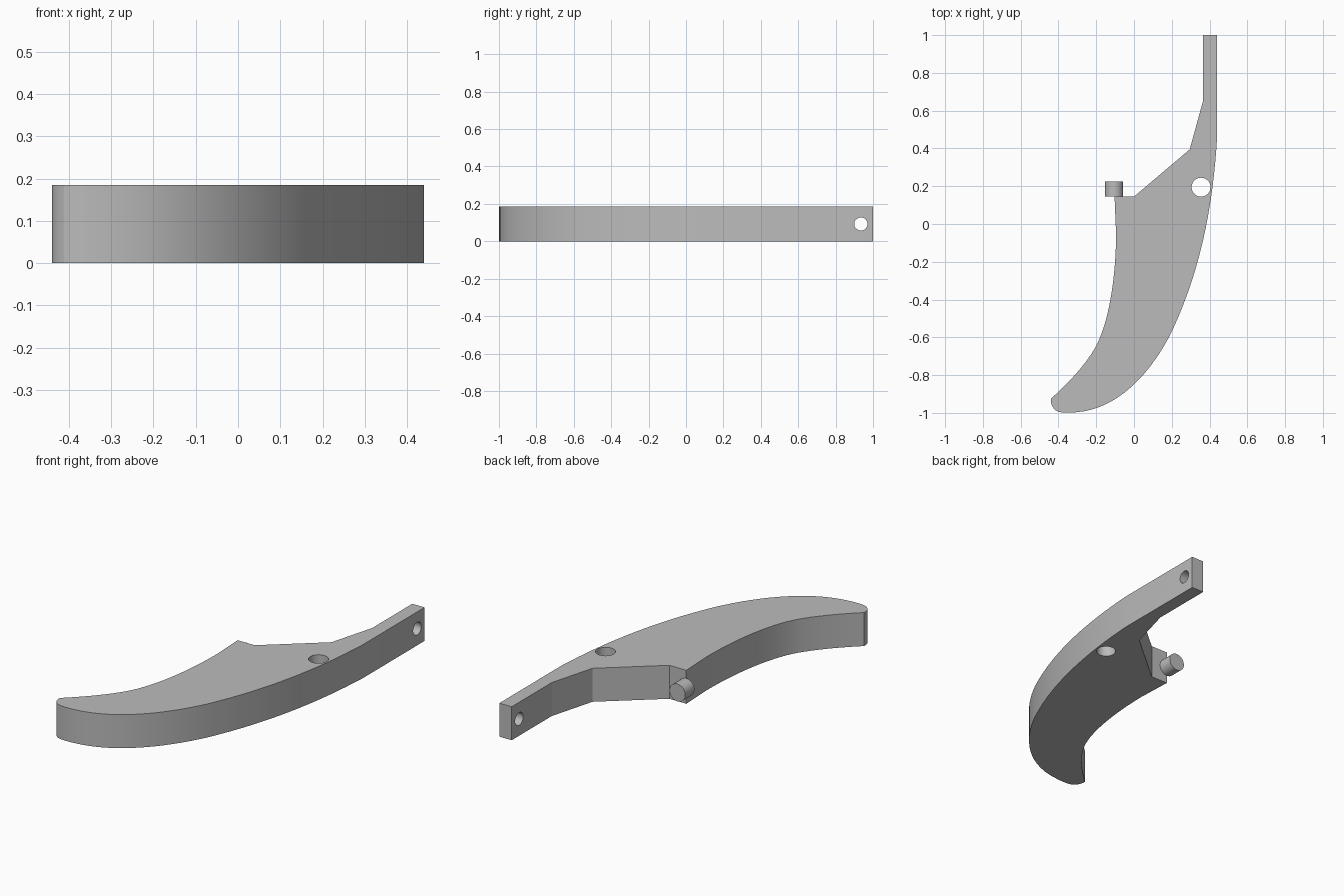
import bpy
import bmesh
import math
from mathutils import Matrix, Vector
from mathutils.geometry import interpolate_bezier

cube = bpy.data.objects.get("Cube")
if cube:
    bpy.data.objects.remove(cube, do_unlink=True)

THICK = 0.185
MID = THICK / 2

grey = bpy.data.materials.new("plain grey")
grey.use_nodes = True
colour = (0.5, 0.5, 0.5, 1)
grey.diffuse_color = colour
grey.node_tree.nodes["Principled BSDF"].inputs["Base Color"].default_value = colour


def link(name, bm):
    mesh = bpy.data.meshes.new(name)
    bmesh.ops.recalc_face_normals(bm, faces=bm.faces)
    bm.to_mesh(mesh)
    bm.free()
    mesh.materials.append(grey)
    obj = bpy.data.objects.new(name, mesh)
    bpy.context.scene.collection.objects.link(obj)
    return obj


def cylinder(name, centre, radius, depth, axis):
    bm = bmesh.new()
    turn = Vector((0, 0, 1)).rotation_difference(Vector(axis)).to_matrix().to_4x4()
    bmesh.ops.create_cone(bm, cap_ends=True, segments=48, radius1=radius,
                          radius2=radius, depth=depth,
                          matrix=Matrix.Translation(centre) @ turn)
    return link(name, bm)


def curve(a, b, c, d, steps=16):
    pts = interpolate_bezier(*[Vector(p) for p in (a, b, c, d)], steps)
    return [tuple(p) for p in pts[:-1]]


def activate(obj):
    bpy.ops.object.select_all(action='DESELECT')
    obj.select_set(True)
    bpy.context.view_layer.objects.active = obj


# Lever outline: tail, convex outer edge, rounded tip, concave inner edge, notch
outline = [(0.365, 1), (0.44, 1)]
outline += curve((0.44, 0.46), (0.42, 0.12), (0.36, -0.23), (0.2, -0.57))
outline += curve((0.2, -0.57), (0.11, -0.75), (-0.06, -0.98), (-0.31, -0.997))
outline += curve((-0.31, -0.997), (-0.34, -1.0), (-0.36, -1.0), (-0.385, -0.997), 4)
outline += curve((-0.385, -0.997), (-0.42, -0.995), (-0.445, -0.96), (-0.44, -0.925), 8)
outline += curve((-0.44, -0.925), (-0.35, -0.845), (-0.255, -0.745), (-0.2, -0.645))
outline += curve((-0.2, -0.645), (-0.125, -0.5), (-0.095, -0.25), (-0.095, -0.05))
outline += [(-0.095, -0.05), (-0.103, 0.145), (0, 0.145), (0.295, 0.395), (0.365, 0.65)]

bm = bmesh.new()
base = bm.faces.new([bm.verts.new((x, y, 0)) for x, y in outline])
top = bmesh.ops.extrude_face_region(bm, geom=[base])["geom"]
bmesh.ops.translate(bm, vec=(0, 0, THICK),
                    verts=[v for v in top if isinstance(v, bmesh.types.BMVert)])
# the extrusion keeps the base face, closing the underside
lever = link("lever_body", bm)

# Pivot hole through the body and cross hole through the tail
cutters = [
    cylinder("pivot_hole_cutter", (0.355, 0.195, MID), 0.05, 0.5, (0, 0, 1)),
    cylinder("tail_hole_cutter", (0.4, 0.935, MID), 0.035, 0.4, (1, 0, 0)),
]
activate(lever)
for cutter in cutters:
    cutter.hide_render = True
    mod = lever.modifiers.new("hole", 'BOOLEAN')
    mod.operation = 'DIFFERENCE'
    mod.solver = 'EXACT'
    mod.object = cutter
    bpy.ops.object.modifier_apply(modifier=mod.name)
for cutter in cutters:
    bpy.data.objects.remove(cutter, do_unlink=True)

# Peg standing out of the notch face
peg = cylinder("peg", (-0.105, 0.185, MID), 0.048, 0.08, (0, 1, 0))

for obj in (lever, peg):
    activate(obj)
    bpy.ops.object.shade_smooth_by_angle(angle=math.radians(14))
